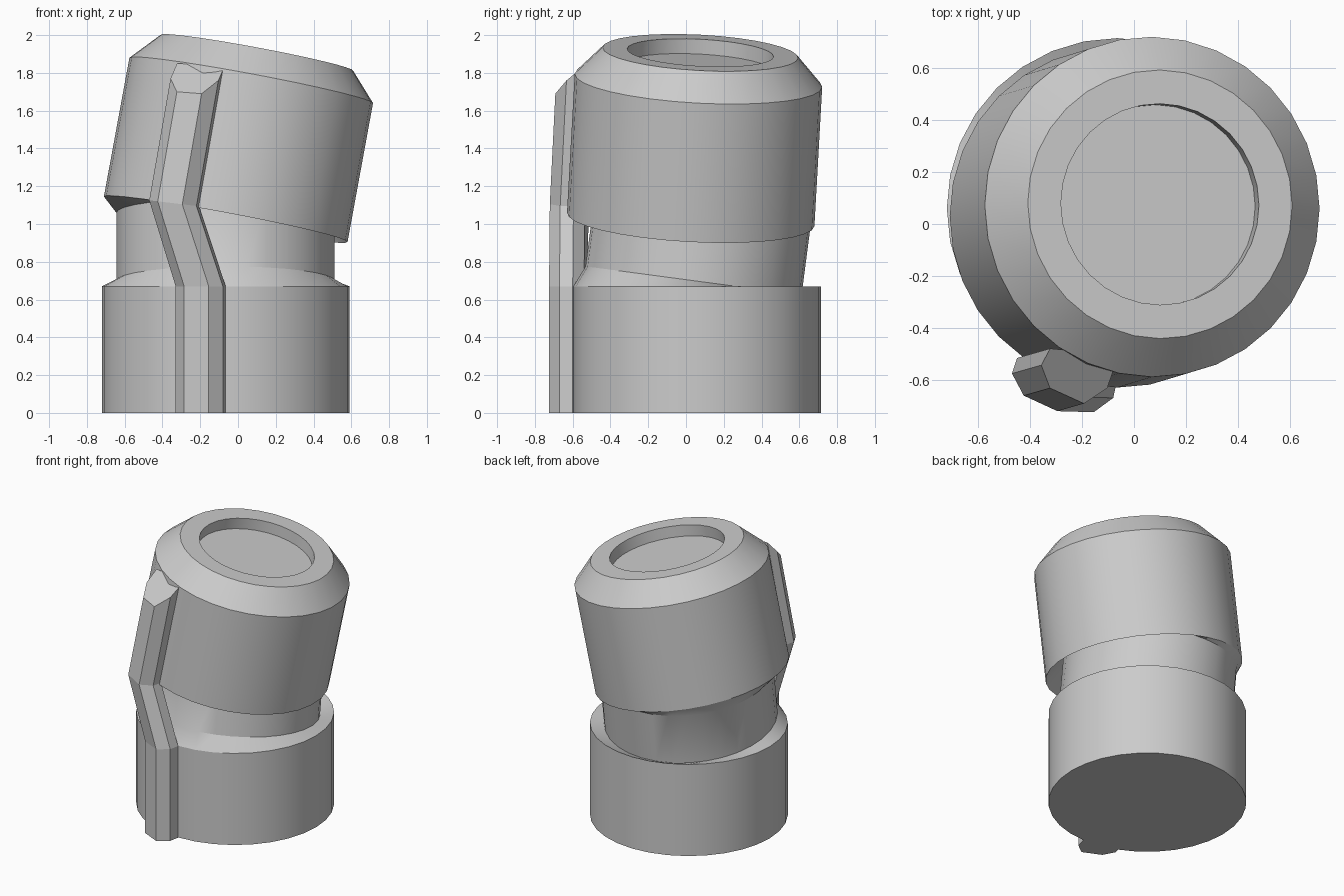
import bpy, bmesh, math
from mathutils import Vector

if "Cube" in bpy.data.objects:
    bpy.data.objects.remove(bpy.data.objects["Cube"])

SIDES = 32


def ring(center, normal, radius):
    """Circle of points at center, facing along normal."""
    n = Vector(normal).normalized()
    u = (Vector((1, 0, 0)) - n * n.x).normalized()
    v = n.cross(u)
    return [Vector(center) + radius * (u * math.cos(a) + v * math.sin(a))
            for a in (2 * math.pi * i / SIDES for i in range(SIDES))]


def loft(name, rings):
    """Skin equal-length rings in order and cap both ends."""
    bm = bmesh.new()
    loops = [[bm.verts.new(p) for p in r] for r in rings]
    for a, b in zip(loops, loops[1:]):
        for i in range(len(a)):
            j = (i + 1) % len(a)
            bm.faces.new((a[i], a[j], b[j], b[i]))
    bm.faces.new(loops[0][::-1])
    bm.faces.new(loops[-1])
    bmesh.ops.recalc_face_normals(bm, faces=bm.faces)
    mesh = bpy.data.meshes.new(name)
    bm.to_mesh(mesh)
    bm.free()
    obj = bpy.data.objects.new(name, mesh)
    bpy.context.collection.objects.link(obj)
    return obj


# Body: base drum, leaning neck, tilted head with chamfer and recessed top
up = Vector((0, 0, 1))
neck = Vector((0, 0.131, 0.99))
head = Vector((0.183, 0.053, 0.98)).normalized()
top = Vector((0.100, 0.076, 1.907))
body = loft("body", [
    ring((-0.065, 0.06, 0.0), up, 0.656),
    ring((-0.065, 0.06, 0.67), up, 0.656),
    ring((-0.067, 0.04, 0.70), neck, 0.577),
    ring((-0.067, 0.087, 1.06), neck, 0.577),
    ring((-0.065, 0.025, 1.025), head, 0.656),
    ring((0.070, 0.066, 1.76), head, 0.656),
    ring(top, head, 0.518),
    ring(top, head, 0.388),
    ring(top - head * 0.08, head, 0.388),
])
bpy.context.view_layer.objects.active = body
body.select_set(True)
bpy.ops.object.shade_smooth_by_angle(angle=math.radians(25))

# Side rib: faceted bar that bends over the neck, with a slanted tip
profile = [(-0.33, -0.58), (-0.285, -0.665), (-0.155, -0.725), (-0.08, -0.67),
           (-0.065, -0.60), (-0.12, -0.54), (-0.31, -0.52)]
tip_z = [1.77, 1.70, 1.69, 1.76, 1.82, 1.84, 1.85]


def rib_ring(dx, dy, z):
    return [Vector((x + dx, y + dy, z)) for x, y in profile]


bend = [Vector((x - 0.14, y + 0.004, 1.07 - 0.12 * (x + 0.2) + 0.04)) for x, y in profile]
tip = [Vector((p.x + 0.175 * (z - p.z), p.y + 0.05 * (z - p.z), z))
       for p, z in zip(bend, tip_z)]
loft("side_rib", [rib_ring(0, 0, 0), rib_ring(0, 0, 0.67), bend, tip])
